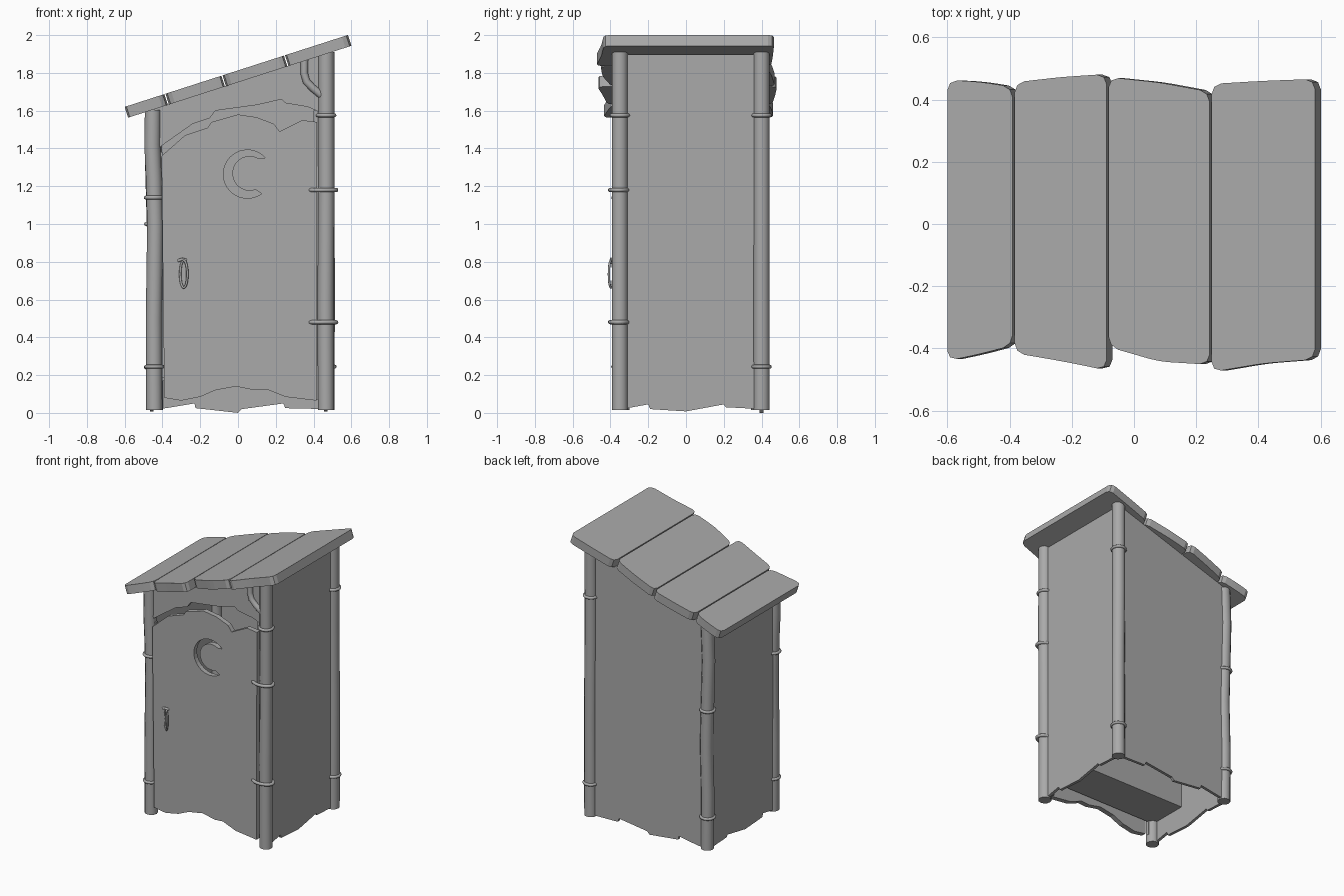
import bpy, bmesh, math
from mathutils import Matrix, Vector

cube = bpy.data.objects.get("Cube")
if cube:
    bpy.data.objects.remove(cube, do_unlink=True)

GREY = (0.4, 0.4, 0.4, 1)
mat = bpy.data.materials.new("plain grey")
mat.use_nodes = True
mat.diffuse_color = GREY
mat.node_tree.nodes["Principled BSDF"].inputs["Base Color"].default_value = GREY

SLOPE = math.atan(0.322)
THICK = 0.06


def roof_top(x):
    return 1.62 + (x + 0.6) * math.tan(SLOPE)


def roof_under(x):
    return roof_top(x) - THICK / math.cos(SLOPE) + 0.002


def add_object(name, mesh):
    obj = bpy.data.objects.new(name, mesh)
    bpy.context.collection.objects.link(obj)
    mesh.materials.clear()
    mesh.materials.append(mat)
    return obj


def prism(name, outline, depth, place, round_corners=0):
    """Extrude a flat outline (u, v) along w, then set it in space."""
    bm = bmesh.new()
    face = bm.faces.new([bm.verts.new((u, v, 0)) for u, v in outline])
    new = bmesh.ops.extrude_face_region(bm, geom=[face])["geom"]
    for v in new:
        if isinstance(v, bmesh.types.BMVert):
            v.co.z += depth
    if round_corners:
        edges = [e for e in bm.edges if abs(e.verts[0].co.z - e.verts[1].co.z) > depth / 2]
        bmesh.ops.bevel(bm, geom=edges, offset=round_corners, segments=2,
                        profile=0.5, affect='EDGES')
    for v in bm.verts:
        v.co = place(v.co)
    bmesh.ops.recalc_face_normals(bm, faces=bm.faces)
    mesh = bpy.data.meshes.new(name)
    bm.to_mesh(mesh)
    bm.free()
    return add_object(name, mesh)


def tube(name, points, radius, closed=False):
    """Round bar through the points, turned into a smooth mesh."""
    curve = bpy.data.curves.new(name, 'CURVE')
    curve.dimensions = '3D'
    curve.bevel_depth = radius
    curve.bevel_resolution = 4
    curve.use_fill_caps = True
    spline = curve.splines.new('POLY')
    spline.points.add(len(points) - 1)
    for p, co in zip(spline.points, points):
        p.co = (*co, 1)
    spline.use_cyclic_u = closed
    temp = bpy.data.objects.new("temp", curve)
    bpy.context.collection.objects.link(temp)
    graph = bpy.context.evaluated_depsgraph_get()
    mesh = bpy.data.meshes.new_from_object(temp.evaluated_get(graph))
    bpy.data.objects.remove(temp, do_unlink=True)
    obj = add_object(name, mesh)
    bpy.ops.object.select_all(action='DESELECT')
    obj.select_set(True)
    bpy.context.view_layer.objects.active = obj
    bpy.ops.object.shade_smooth_by_angle(angle=math.radians(40))


def oval(a, b, count=24):
    steps = [2 * math.pi * i / count for i in range(count)]
    return [(a * math.cos(t), b * math.sin(t)) for t in steps]


def facing_front(y):
    return lambda c: Vector((c.x, y + c.z, c.y))


def facing_side(x):
    return lambda c: Vector((x + c.z, c.x, c.y))


# Roof planks: left, right, then front and back depths at the left, middle and right
planks = [
    (-0.60, -0.390, (-0.44, -0.418, -0.39), (0.463, 0.457, 0.44)),
    (-0.384, -0.088, (-0.415, -0.44, -0.47), (0.455, 0.472, 0.482)),
    (-0.082, 0.243, (-0.395, -0.442, -0.452), (0.472, 0.455, 0.425)),
    (0.249, 0.582, (-0.476, -0.448, -0.435), (0.45, 0.46, 0.466)),
]
turn = Matrix.Rotation(-SLOPE, 3, 'Y')
for i, (l, r, front, back) in enumerate(planks):
    across = [(x + 0.6) / math.cos(SLOPE) for x in (l, (l + r) / 2, r)]
    outline = list(zip(across, front)) + list(zip(across, back))[::-1]
    prism(f"roof_plank_{i + 1}", outline, THICK,
          lambda c: turn @ Vector((c.x, c.y, c.z - THICK)) + Vector((-0.6, 0, 1.62)), 0.033)

# Side and back walls with ragged lower edges
side_edge = [(-0.35, 0.03), (-0.31, 0.025), (-0.2, 0.045), (-0.19, 0.02), (0, 0.008),
             (0.2, 0.045), (0.21, 0.03), (0.4, 0.02)]
back_edge = [(-0.45, 0.02), (-0.38, 0.025), (-0.23, 0.05), (-0.225, 0.025), (0, 0.0),
             (0.02, 0.02), (0.24, 0.05), (0.25, 0.025), (0.47, 0.02)]
for name, x, top in (("left_wall", 0.455, 0.455), ("right_wall", -0.467, -0.467)):
    z = roof_under(top)
    prism(name, side_edge + [(0.4, z), (-0.35, z)], 0.02, facing_side(x))
prism("back_wall", back_edge + [(0.47, roof_under(0.47)), (-0.45, roof_under(-0.45))],
      0.02, facing_front(0.39))

# Header above the door, and a jamb on each side of it
header_edge = [(-0.45, 1.38), (-0.41, 1.41), (-0.24, 1.53), (-0.15, 1.56), (-0.12, 1.6),
               (0.1, 1.63), (0.23, 1.66), (0.25, 1.64), (0.37, 1.62), (0.46, 1.58)]
prism("door_header", header_edge + [(0.46, roof_under(0.46)), (-0.45, roof_under(-0.45))],
      0.025, facing_front(-0.36))
for name, x, top in (("left_jamb", 0.4, 1.6), ("right_jamb", -0.45, 1.38)):
    prism(name, [(x, 0.07), (x + 0.05, 0.07), (x + 0.05, top), (x, top)], 0.02, facing_front(-0.35))

# Door with a crescent cut through it
door_bottom = [(-0.39, 0.08), (-0.3, 0.065), (-0.2, 0.085), (-0.12, 0.12), (-0.01, 0.14),
               (0.09, 0.12), (0.15, 0.125), (0.25, 0.085), (0.415, 0.065)]
door_top = [(0.418, 1.54), (0.34, 1.55), (0.22, 1.49), (0.19, 1.53), (0.1, 1.565),
            (0, 1.58), (-0.14, 1.54), (-0.16, 1.51), (-0.28, 1.47), (-0.405, 1.36)]
door = prism("door", door_bottom + door_top, 0.035, facing_front(-0.385))


def arc(cx, cz, r, start, end, count=20):
    angles = [math.radians(start + (end - start) * i / count) for i in range(count + 1)]
    return [(cx + r * math.cos(t), cz + r * math.sin(t)) for t in angles]


moon = arc(0.05, 1.264, 0.128, 42, 306) + arc(0.062, 1.268, 0.092, 290, 58)
cutter = prism("moon_cutter", moon, 0.2, facing_front(-0.46))
cutter.hide_render = True
cut = door.modifiers.new("moon", 'BOOLEAN')
cut.object = cutter
cut.operation = 'DIFFERENCE'
cut.solver = 'EXACT'
bpy.context.view_layer.objects.active = door
bpy.ops.object.modifier_apply(modifier="moon")
bpy.data.objects.remove(cutter, do_unlink=True)

# Door handle: a slightly turned loop hanging on a peg
tube("handle_loop", [(-0.287 + u, -0.397 - 0.6 * u, 0.735 + v) for u, v in oval(0.019, 0.072)],
     0.006, True)
tube("handle_peg", [(-0.318, -0.388, 0.805), (-0.295, -0.396, 0.814), (-0.272, -0.388, 0.808)], 0.008)

# Floor and bench inside
prism("floor", [(-0.34, 0.17), (-0.08, 0.17), (-0.08, 0.19), (-0.34, 0.19)], 0.92, facing_side(-0.46))
prism("bench", [(-0.08, 0.17), (-0.05, 0.17), (-0.05, 0.57), (0.4, 0.57), (0.4, 0.6), (-0.08, 0.6)],
      0.92, facing_side(-0.46))

# Corner posts: gently bent centre lines, and the heights of their bands
posts = {
    "front_right_post": (-0.342, [(-0.443, 0.015), (-0.445, 0.5), (-0.438, 1.0), (-0.445, 1.25),
                                  (-0.453, 1.42), (-0.45, 1.605)], [0.245, 1.14]),
    "front_left_post": (-0.35, [(0.466, 0.015), (0.464, 0.6), (0.468, 1.2), (0.467, 1.91)], [1.575]),
    "back_right_post": (0.388, [(-0.44, 0.015), (-0.443, 0.4), (-0.434, 0.75), (-0.443, 1.1),
                                (-0.45, 1.35), (-0.44, 1.61)], [0.24, 1.0]),
    "back_left_post": (0.4, [(0.468, 0.015), (0.47, 0.7), (0.466, 1.3), (0.467, 1.91)], [0.245, 1.575]),
}
for name, (y, line, bands) in posts.items():
    tube(name, [(x, y, z) for x, z in line], 0.043)
    for i, h in enumerate(bands):
        x = min(line, key=lambda p: abs(p[1] - h))[0]
        tube(f"{name}_band_{i + 1}", [(x + u, y + v, h) for u, v in oval(0.044, 0.044)], 0.01, True)

# Wide loops that hinge the door on its post
for i, h in enumerate((0.48, 1.18)):
    tube(f"hinge_loop_{i + 1}", [(0.447 + u, -0.355 + v, h) for u, v in oval(0.073, 0.047)], 0.011, True)

# Bent brace under the high end of the roof
tube("roof_brace", [(0.352, -0.365, 1.87), (0.35, -0.365, 1.8), (0.362, -0.365, 1.755),
                    (0.395, -0.365, 1.72), (0.45, -0.36, 1.675)], 0.02)
